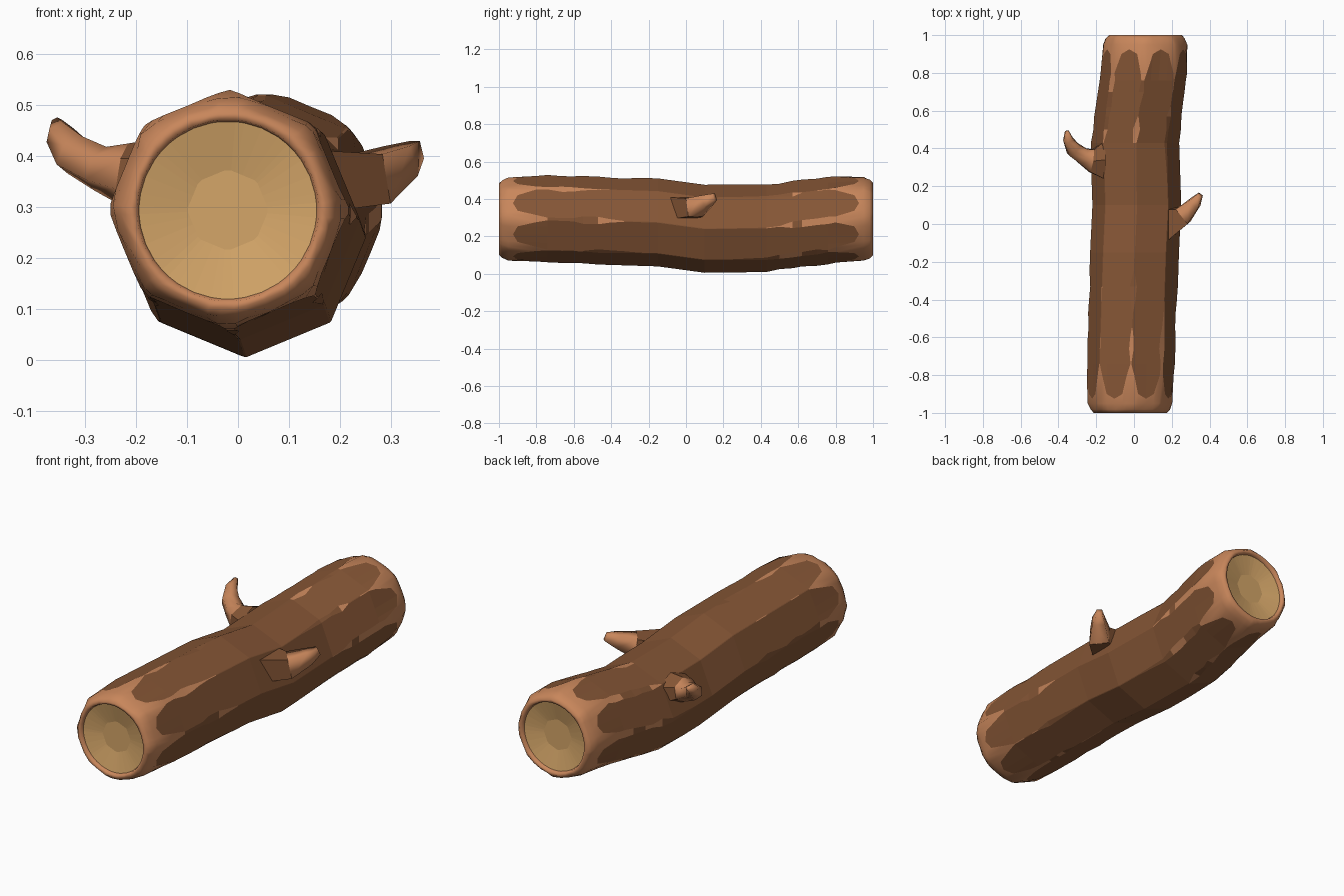
import bpy, bmesh, math, random
from mathutils import Vector

random.seed(4)
cube = bpy.data.objects.get("Cube")
if cube:
    bpy.data.objects.remove(cube)


def material(name, color):
    m = bpy.data.materials.new(name)
    m.use_nodes = True
    m.diffuse_color = (*color, 1)
    m.node_tree.nodes["Principled BSDF"].inputs["Base Color"].default_value = (*color, 1)
    return m


MATS = [material("dark bark", (0.235, 0.092, 0.036)),
        material("worn bark", (0.58, 0.24, 0.105)),
        material("cut wood", (0.66, 0.38, 0.14))]
BARK, WORN, CUT = range(3)


def finish(name, bm):
    bmesh.ops.recalc_face_normals(bm, faces=bm.faces)
    for f in bm.faces:
        f.smooth = f.material_index == WORN
    mesh = bpy.data.meshes.new(name)
    bm.to_mesh(mesh)
    bm.free()
    for m in MATS:
        mesh.materials.append(m)
    ob = bpy.data.objects.new(name, mesh)
    bpy.context.collection.objects.link(ob)
    return ob


def bridge(bm, a, b, rule):
    n = len(a)
    for j in range(n):
        f = bm.faces.new((a[j], a[(j + 1) % n], b[(j + 1) % n], b[j]))
        f.material_index = rule(j)


# Log: bent eight-sided trunk, centre line as (y, x, z)
SPINE = [(-1, -.02, .293), (-.85, -.02, .297), (-.15, .003, .275), (.1, .015, .241),
         (.43, .004, .245), (.85, .058, .297), (1, .06, .293)]
SIDES, RADIUS = 8, .236


def centre(y):
    for (y0, x0, z0), (y1, x1, z1) in zip(SPINE, SPINE[1:]):
        if y <= y1:
            t = (y - y0) / (y1 - y0)
            return x0 + (x1 - x0) * t, z0 + (z1 - z0) * t
    return SPINE[-1][1:]


def corner(k):
    a = 2 * math.pi * k / SIDES
    return Vector((math.cos(a), math.sin(a)))


def ring(bm, r, roundness, widths, y_of):
    """One loop of five points per side; widths holds the chamfer at each corner."""
    verts = []
    for k in range(SIDES):
        for i, f in enumerate((widths[k], .25, .5, .75, 1 - widths[(k + 1) % SIDES])):
            p = corner(k).lerp(corner(k + 1), f)
            p = p.lerp(p.normalized(), roundness) * r
            y = y_of(i)
            cx, cz = centre(y)
            verts.append(bm.verts.new((cx + p.x, y, cz + p.y)))
    return verts


bm = bmesh.new()
stations = [-.74, -.66, -.6, -.55, -.47, -.41, -.33, -.25, -.15, -.03, .1,
            .25, .43, .5, .57, .62, .7, .76]
count = len(stations)
worn = [[abs(stations[i]) > .3 and random.random() < .4 for i in range(count - 1)]
        for k in range(SIDES)]


def chamfers(i):
    out = []
    for k in range(SIDES):
        near = worn[k][max(i - 1, 0):i + 1]
        out.append(random.uniform(.04, .12) if any(near) else .012)
    return out


loops = [ring(bm, RADIUS, 0, chamfers(i), lambda c, y=y: y) for i, y in enumerate(stations)]
for i in range(count - 1):
    bridge(bm, loops[i], loops[i + 1],
           lambda j: WORN if j % 5 == 4 and worn[j // 5][i] else BARK)

# Rounded ends: tapering bark tips, worn rim and a dished cut face
TIPS = (.2, .1, .075, .1, .2)
for s, start in ((-1, loops[0]), (1, loops[-1])):
    wide = [random.uniform(.06, .12) for k in range(SIDES)]
    prev = ring(bm, RADIUS, 0, wide, lambda c: s * (1 - TIPS[c]))
    bridge(bm, start, prev, lambda j: WORN if j % 5 == 4 else BARK)
    for depth, r, rnd, mat in ((.05, .227, .2, WORN), (.018, .212, .5, WORN), (0, .194, .8, WORN),
                               (.002, .178, 1, WORN), (.018, .174, 1, WORN),
                               (.04, .08, 0, CUT)):
        cur = ring(bm, r, rnd, wide, lambda c: s * (1 - depth))
        if WORN == mat and r > .18:
            for v in cur:
                v.co.x += random.uniform(-.003, .003)
                v.co.z += random.uniform(-.003, .003)
        bridge(bm, prev, cur, lambda j: mat)
        prev = cur
    bm.faces.new(prev).material_index = CUT
finish("log", bm)


# Branch stubs: tapered tubes along (x, y, z, half width, half height)
def branch(name, path, sides, turn, dark):
    bm = bmesh.new()
    prev = None
    for i, (x, y, z, w, h) in enumerate(path):
        a, b = path[max(i - 1, 0)], path[min(i + 1, len(path) - 1)]
        along = Vector(b[:3]) - Vector(a[:3])
        if i == 0:
            along = Vector((along.x, 0, 0))
        along.normalize()
        side = along.cross(Vector((0, 0, 1))).normalized()
        up = side.cross(along)
        cur = []
        for k in range(sides):
            t = 2 * math.pi * (k + turn) / sides
            p = Vector((x, y, z)) + side * w * math.cos(t) + up * h * math.sin(t)
            cur.append(bm.verts.new(p))
        if prev:
            bridge(bm, prev, cur, lambda j: BARK if i <= dark else WORN)
        prev = cur
    bm.faces.new(prev).material_index = WORN
    finish(name, bm)


branch("left_branch", [(.17, -.01, .35, .12, .085), (.26, .045, .355, .07, .07),
                       (.32, .11, .39, .045, .045), (.35, .153, .412, .018, .026)], 4, .5, 1)
branch("right_branch", [(-.15, .34, .355, .12, .08), (-.225, .335, .365, .07, .06),
                        (-.27, .36, .375, .05, .045), (-.32, .395, .402, .045, .042),
                        (-.348, .445, .44, .03, .03), (-.355, .49, .465, .012, .012)], 6, .5, 1)
